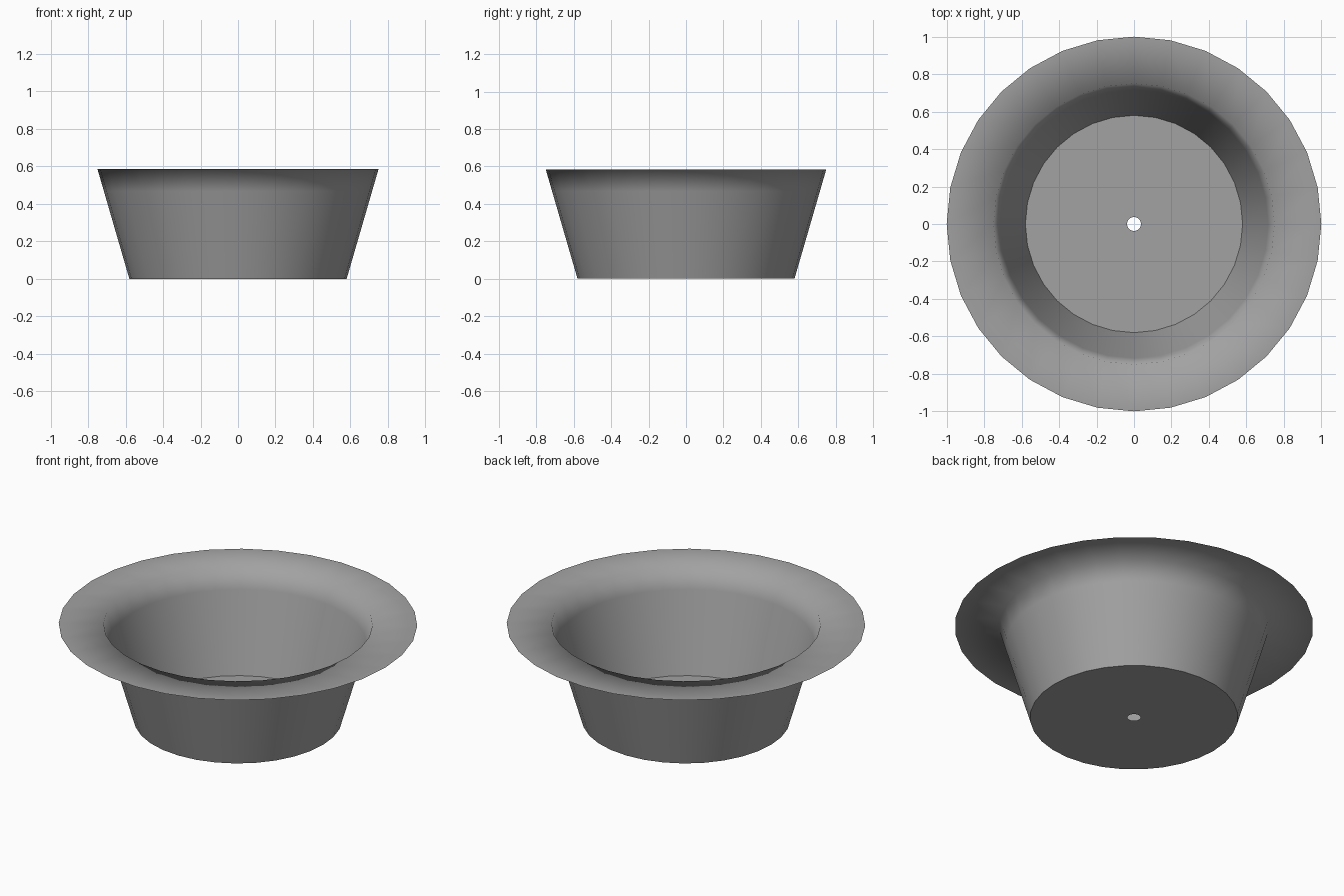
import bpy
import bmesh
from math import cos, sin, pi

cube = bpy.data.objects.get("Cube")
if cube:
    bpy.data.objects.remove(cube, do_unlink=True)

SIDES = 32
BASE_R, MOUTH_R, RIM_R, HOLE_R = 0.58, 0.75, 1.0, 0.037
HEIGHT = 0.585

# One plain grey for the whole bowl
grey = bpy.data.materials.new("plain_grey")
grey.use_nodes = True
grey.diffuse_color = (0.36, 0.36, 0.36, 1)
grey.node_tree.nodes["Principled BSDF"].inputs["Base Color"].default_value = grey.diffuse_color


def lathe(name, profile, smooth):
    """Revolve (radius, height) points, listed from the inside outward, around z."""
    bm = bmesh.new()
    rings = [[bm.verts.new((r * cos(2 * pi * i / SIDES), r * sin(2 * pi * i / SIDES), z))
              for i in range(SIDES)] for r, z in profile]
    for inner, outer in zip(rings, rings[1:]):
        for i in range(SIDES):
            j = (i + 1) % SIDES
            face = bm.faces.new((inner[i], outer[i], outer[j], inner[j]))
            face.smooth = smooth
    mesh = bpy.data.meshes.new(name)
    bm.to_mesh(mesh)
    bm.free()
    mesh.materials.append(grey)
    obj = bpy.data.objects.new(name, mesh)
    bpy.context.collection.objects.link(obj)
    return obj


def wall_point(t):
    return BASE_R + (MOUTH_R - BASE_R) * t, HEIGHT * t


# Flat floor with a small drain hole
lathe("bowl_floor", [(HOLE_R, 0), (BASE_R, 0)], smooth=False)

# Flared wall running softly into the wide flat rim
lathe("bowl_wall_and_rim",
      [wall_point(t) for t in (0, 0.25, 0.8, 1)] + [(RIM_R, HEIGHT)],
      smooth=True)
